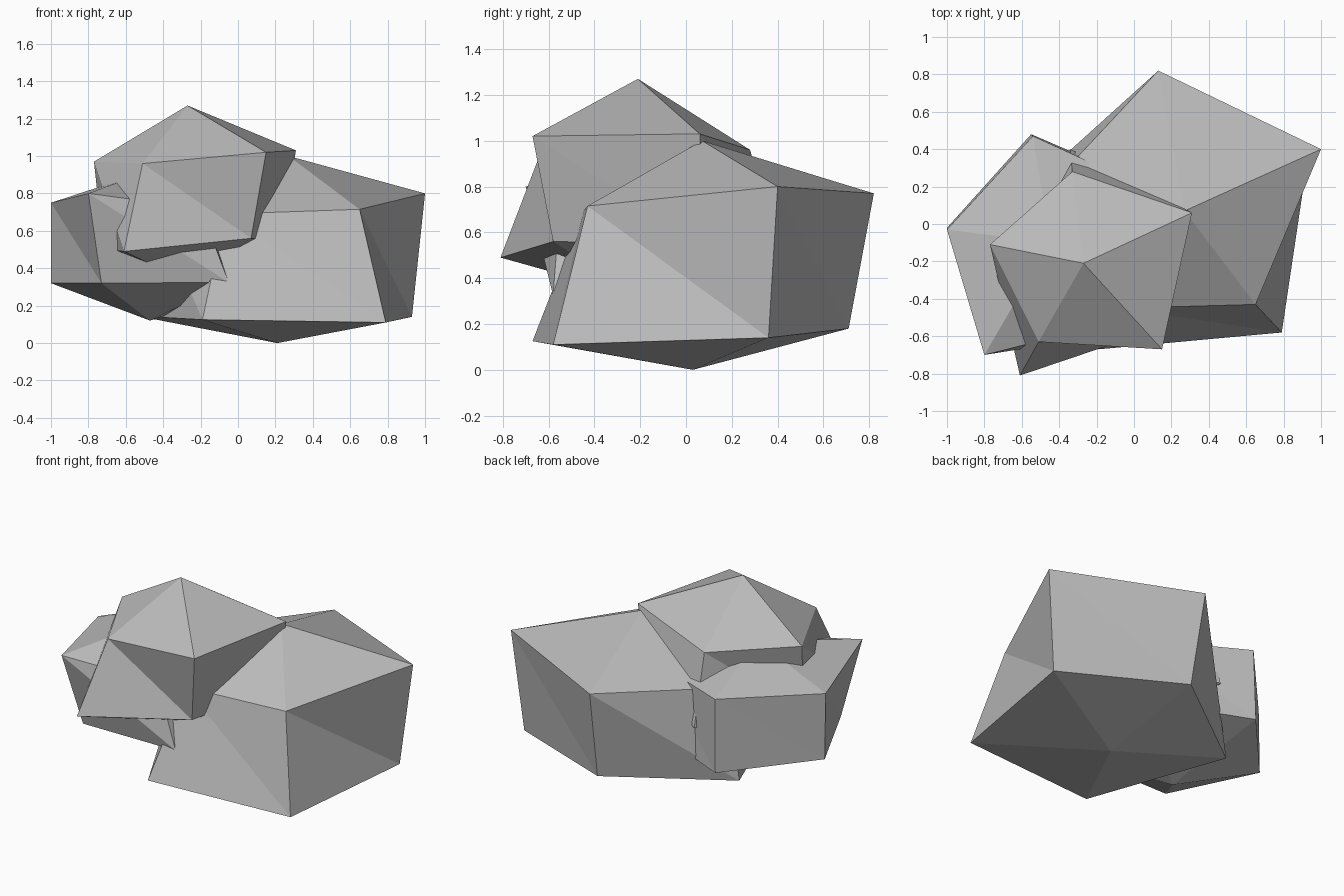
import bpy
import bmesh
from mathutils import Vector

SIDES = 5

default_cube = bpy.data.objects.get("Cube")
if default_cube:
    bpy.data.objects.remove(default_cube, do_unlink=True)

# One plain stone colour
stone = bpy.data.materials.new("stone grey")
stone.use_nodes = True
stone_colour = (.5, .5, .5, 1)
stone.diffuse_color = stone_colour
shader = stone.node_tree.nodes["Principled BSDF"]
shader.inputs["Base Color"].default_value = stone_colour
shader.inputs["Roughness"].default_value = .9


def build_rock(name, peak, shoulder, foot, base):
    """Chunky faceted boulder: a peak, a shoulder ring, a foot ring and a base point.

    Both rings run anticlockwise as seen from above."""
    bm = bmesh.new()
    top = bm.verts.new(Vector(peak))
    bottom = bm.verts.new(Vector(base))
    upper = [bm.verts.new(Vector(point)) for point in shoulder]
    lower = [bm.verts.new(Vector(point)) for point in foot]

    for i in range(SIDES):
        j = (i + 1) % SIDES
        bm.faces.new((top, upper[i], upper[j]))
        bm.faces.new((upper[i], lower[i], lower[j]))
        bm.faces.new((upper[i], lower[j], upper[j]))
        bm.faces.new((bottom, lower[j], lower[i]))

    bmesh.ops.recalc_face_normals(bm, faces=bm.faces)
    mesh = bpy.data.meshes.new(name)
    bm.to_mesh(mesh)
    bm.free()
    mesh.materials.append(stone)
    rock = bpy.data.objects.new(name, mesh)
    bpy.context.scene.collection.objects.link(rock)
    return rock


# Large boulder on the left, resting on the ground
build_rock(
    "large_boulder",
    peak=(.27, .07, 1),
    shoulder=[(-.07, -.45, .69), (.65, -.43, .715), (1, .4, .8),
              (.13, .82, .77), (-.45, .2, .73)],
    foot=[(-.19, -.67, .125), (.79, -.58, .11), (.93, .36, .14),
          (.15, .71, .18), (-.54, .215, .145)],
    base=(.21, .03, 0),
)

# Smaller boulder leaning against its right side
build_rock(
    "side_boulder",
    peak=(-.45, -.1, .93),
    shoulder=[(-.8, -.7, .8), (-.2, -.55, .72), (.05, .2, .75),
              (-.54, .47, .78), (-1, -.03, .75)],
    foot=[(-.73, -.575, .32), (-.05, -.58, .325), (.1, .2, .31),
          (-.55, .48, .3), (-1, -.02, .32)],
    base=(-.47, -.2, .12),
)

# Capping boulder wedged on top of the other two
build_rock(
    "top_boulder",
    peak=(-.27, -.21, 1.27),
    shoulder=[(-.51, -.63, .96), (.15, -.67, 1.02), (.31, .06, 1.03),
              (-.33, .28, .96), (-.77, -.11, .97)],
    foot=[(-.61, -.81, .49), (.07, -.58, .56), (.22, .08, .55),
          (-.34, .4, .51), (-.72, -.2, .5)],
    base=(-.25, -.2, .32),
)
